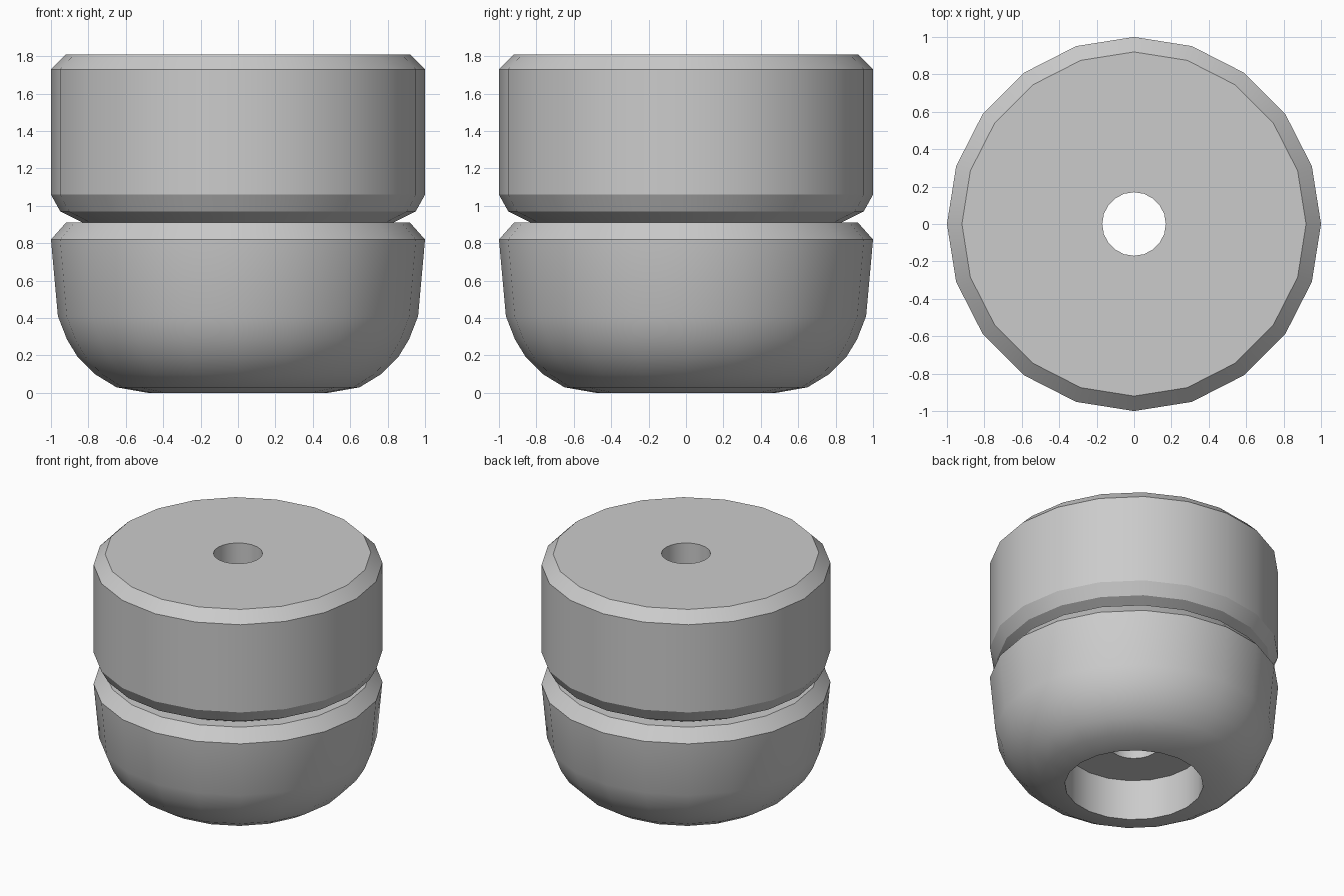
import bpy, bmesh, math

cube = bpy.data.objects.get("Cube")
if cube:
    bpy.data.objects.remove(cube, do_unlink=True)

SIDES = 20
BORE, SOCKET = 0.17, 0.48    # through-hole and lower recess radii
SEAM, TOP, SOCKET_TOP = 0.91, 1.81, 0.31

grey = bpy.data.materials.new("light grey")
grey.use_nodes = True
colour = (0.6, 0.6, 0.6, 1)
grey.diffuse_color = colour
grey.node_tree.nodes["Principled BSDF"].inputs["Base Color"].default_value = colour


def lathe(name, profile):
    """Turn a closed (radius, height) outline around the z axis."""
    bm = bmesh.new()
    rings = []
    for i in range(SIDES):
        a = 2 * math.pi * i / SIDES
        rings.append([bm.verts.new((r * math.cos(a), r * math.sin(a), z))
                      for r, z in profile])
    n = len(profile)
    for i in range(SIDES):
        here, after = rings[i], rings[(i + 1) % SIDES]
        for j in range(n):
            k = (j + 1) % n
            bm.faces.new((here[j], after[j], after[k], here[k]))
    bmesh.ops.recalc_face_normals(bm, faces=bm.faces)
    mesh = bpy.data.meshes.new(name)
    bm.to_mesh(mesh)
    bm.free()
    mesh.materials.append(grey)
    ob = bpy.data.objects.new(name, mesh)
    bpy.context.collection.objects.link(ob)
    bpy.ops.object.select_all(action="DESELECT")
    ob.select_set(True)
    bpy.context.view_layer.objects.active = ob
    bpy.ops.object.shade_smooth_by_angle(angle=math.radians(25))
    return ob


# Rounded cup with a wide recess underneath and a narrow bore above it
lathe("lower_cup", [
    (SOCKET, 0), (0.65, 0.03), (0.765, 0.1), (0.856, 0.19), (0.914, 0.285),
    (0.963, 0.41), (1, 0.82), (0.92, SEAM),
    (BORE, SEAM), (BORE, SOCKET_TOP), (SOCKET, SOCKET_TOP)])

# Bevelled drum resting on the cup, bored through the middle
lathe("upper_drum", [
    (BORE, SEAM), (0.83, SEAM), (0.95, 0.97), (1, 1.06), (1, 1.73),
    (0.92, TOP), (BORE, TOP)])
